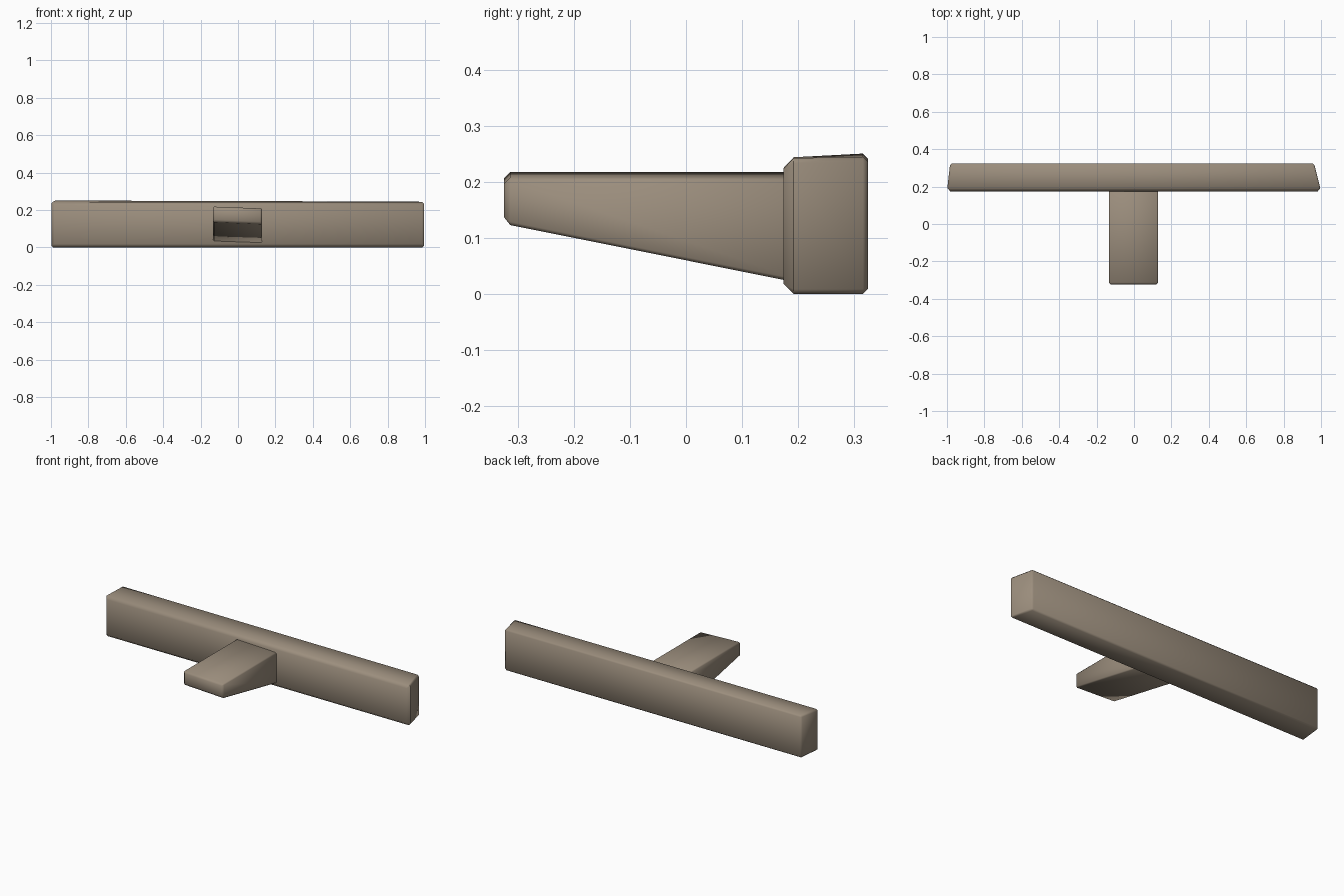
import bpy
import bmesh
import math

if "Cube" in bpy.data.objects:
    bpy.data.objects.remove(bpy.data.objects["Cube"])

wood = bpy.data.materials.new("weathered_wood")
wood.diffuse_color = (0.33, 0.27, 0.205, 1)
wood.use_nodes = True
wood.node_tree.nodes["Principled BSDF"].inputs["Base Color"].default_value = wood.diffuse_color


def worn_block(name, front, back, front_bevel, back_bevel):
    """Block lofted between two quads, with separately chamfered front and back edges."""
    bm = bmesh.new()
    f = [bm.verts.new(p) for p in front]
    b = [bm.verts.new(p) for p in back]
    bm.faces.new(f)
    bm.faces.new(b[::-1])
    for i in range(4):
        j = (i + 1) % 4
        bm.faces.new((f[j], f[i], b[i], b[j]))
    bmesh.ops.recalc_face_normals(bm, faces=bm.faces)
    weight = bm.edges.layers.float.new("bevel_weight_edge")
    size = max(front_bevel, back_bevel)
    for e in bm.edges:
        e[weight] = (front_bevel if all(v in f for v in e.verts) else back_bevel) / size
    mesh = bpy.data.meshes.new(name)
    bm.to_mesh(mesh)
    bm.free()
    mesh.materials.append(wood)
    ob = bpy.data.objects.new(name, mesh)
    bpy.context.collection.objects.link(ob)
    bpy.ops.object.select_all(action='DESELECT')
    bpy.context.view_layer.objects.active = ob
    ob.select_set(True)
    mod = ob.modifiers.new("worn_edges", 'BEVEL')
    mod.limit_method = 'WEIGHT'
    mod.width = size
    mod.segments = 1
    bpy.ops.object.modifier_apply(modifier=mod.name)
    bpy.ops.object.shade_smooth_by_angle(angle=math.radians(50))
    return ob


# Long crossbar, slightly shorter at the back with uneven cut ends
worn_block(
    "crossbar",
    [(-1, 0.174, 0), (1, 0.174, 0), (1, 0.174, 0.242), (-1, 0.174, 0.243)],
    [(-0.983, 0.324, 0), (0.963, 0.324, 0), (0.963, 0.324, 0.245), (-0.983, 0.324, 0.251)],
    0.018, 0.009)

# Tapered bracket, deeper at the root, running into the crossbar
worn_block(
    "bracket",
    [(-0.134, -0.324, 0.137), (0.129, -0.324, 0.125), (0.129, -0.324, 0.208), (-0.134, -0.324, 0.218)],
    [(-0.134, 0.21, 0.027), (0.129, 0.21, 0.018), (0.129, 0.21, 0.208), (-0.134, 0.21, 0.218)],
    0.011, 0.006)
